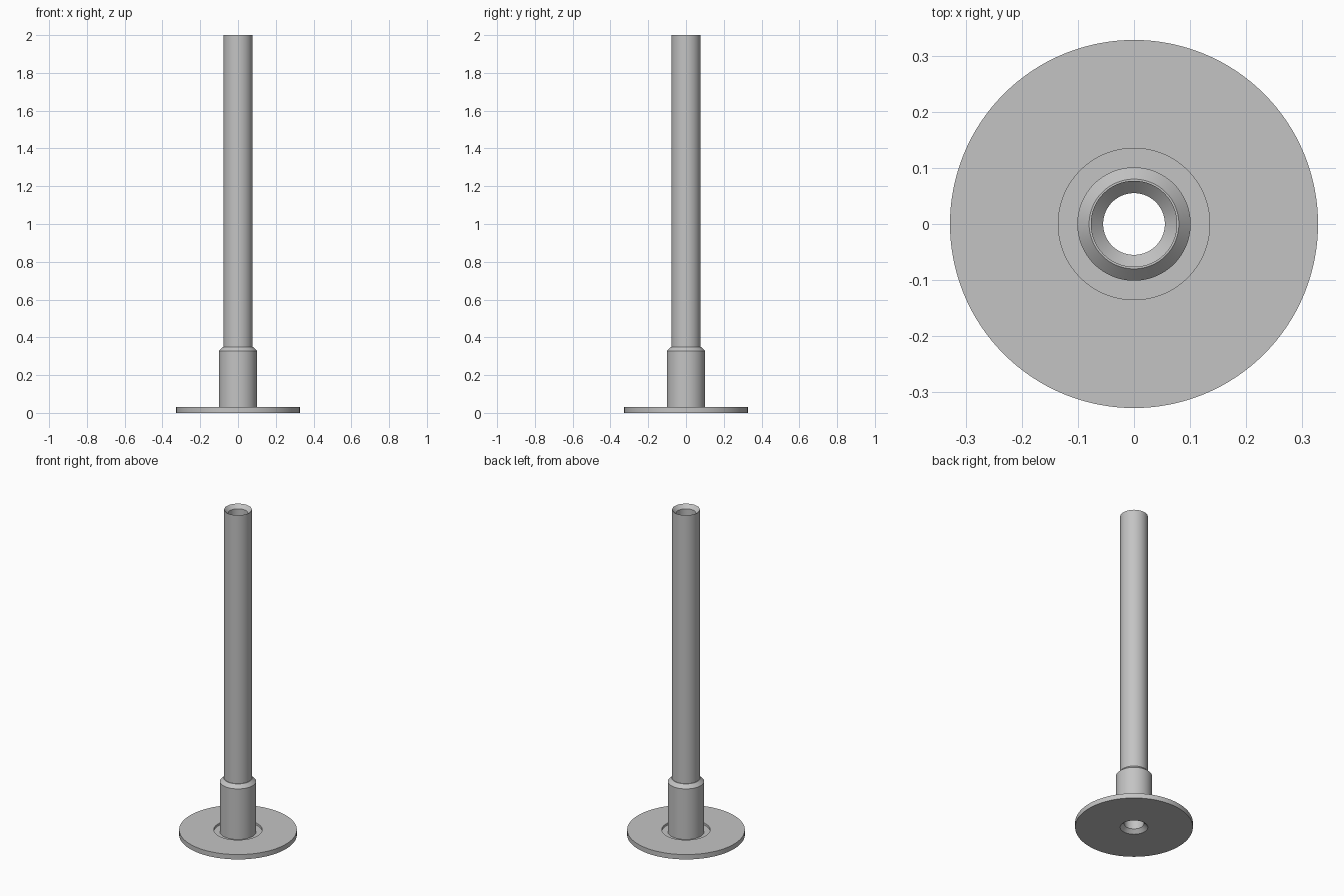
import bpy
import bmesh
import math

SEGMENTS = 128

cube = bpy.data.objects.get("Cube")
if cube:
    bpy.data.objects.remove(cube, do_unlink=True)

# Single plain grey finish
grey = bpy.data.materials.new("plain grey")
grey.use_nodes = True
colour = (0.55, 0.55, 0.55, 1)
grey.diffuse_color = colour
grey.node_tree.nodes["Principled BSDF"].inputs["Base Color"].default_value = colour


def lathe(name, profile):
    """Turn a closed (radius, height) profile around the z axis."""
    bm = bmesh.new()
    verts = [bm.verts.new((r, 0, z)) for r, z in profile]
    edges = [bm.edges.new((v, verts[(i + 1) % len(verts)])) for i, v in enumerate(verts)]
    bmesh.ops.spin(bm, geom=verts + edges, cent=(0, 0, 0), axis=(0, 0, 1),
                   angle=math.tau, steps=SEGMENTS, use_merge=True)
    bmesh.ops.remove_doubles(bm, verts=bm.verts, dist=1e-5)
    bmesh.ops.recalc_face_normals(bm, faces=bm.faces)
    mesh = bpy.data.meshes.new(name)
    bm.to_mesh(mesh)
    bm.free()
    mesh.materials.append(grey)
    obj = bpy.data.objects.new(name, mesh)
    bpy.context.collection.objects.link(obj)
    bpy.ops.object.select_all(action="DESELECT")
    obj.select_set(True)
    bpy.context.view_layer.objects.active = obj
    bpy.ops.object.shade_smooth_by_angle(angle=math.radians(30))
    return obj


BORE, TUBE, HEIGHT = 0.055, 0.077, 2.0
CHAMFER = TUBE - BORE
FLOOR, PLATE_TOP = 0.017, 0.03

# Open tube, countersunk at both ends
lathe("tube", [(TUBE, 0), (TUBE, HEIGHT), (BORE, HEIGHT - CHAMFER), (BORE, CHAMFER)])

# Sleeve around the tube foot, chamfered at the top
lathe("collar", [(TUBE, FLOOR), (0.101, FLOOR), (0.101, 0.328),
                 (0.08, 0.349), (TUBE, 0.349)])

# Round base plate with a shallow recess around the collar
lathe("base_plate", [(TUBE, 0), (0.328, 0), (0.328, PLATE_TOP), (0.135, PLATE_TOP),
                     (0.135, FLOOR), (TUBE, FLOOR)])
